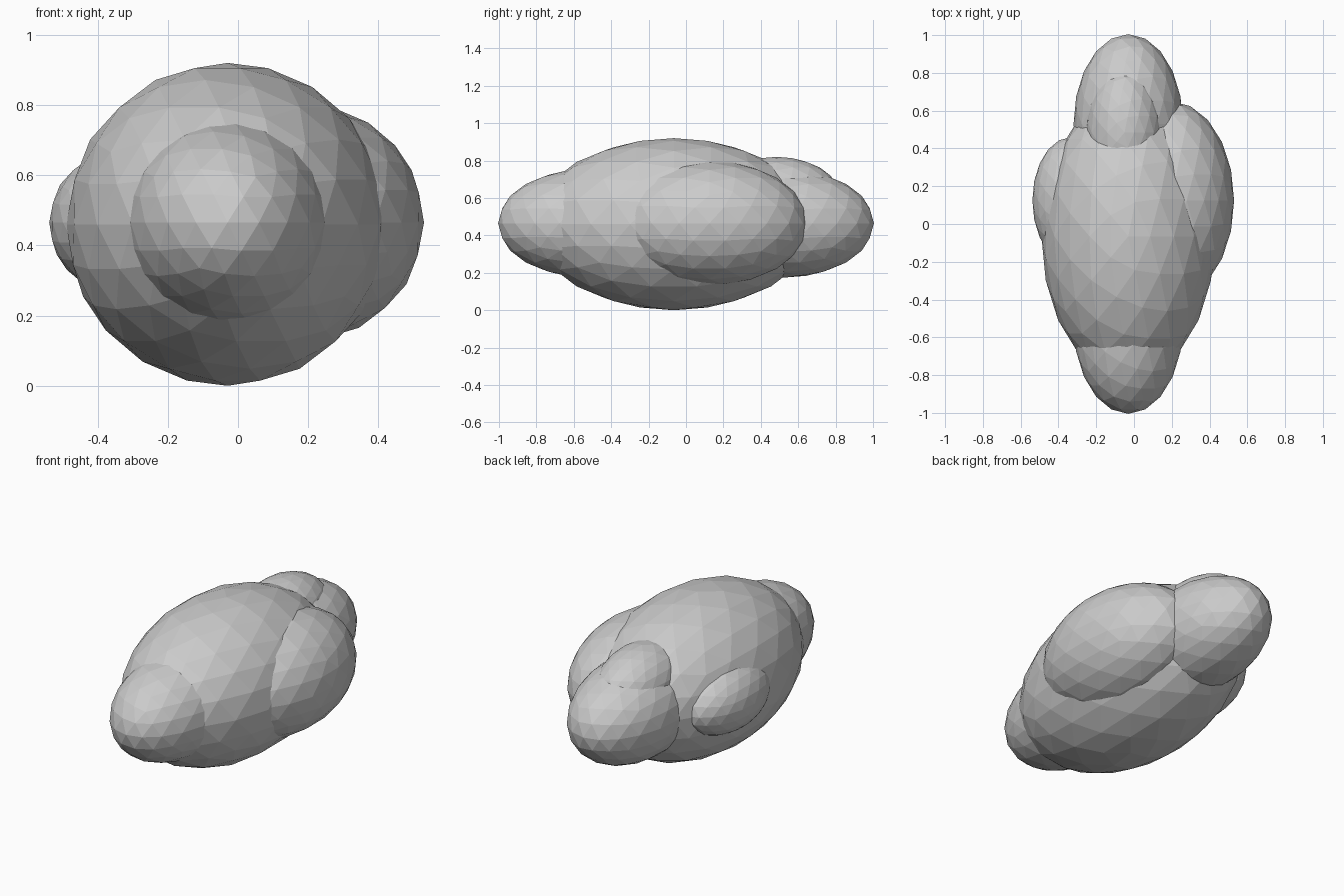
import bpy

if "Cube" in bpy.data.objects:
    bpy.data.objects.remove(bpy.data.objects["Cube"])

def blob(name, center, r, length):
    """Low-poly ball stretched along y."""
    bpy.ops.mesh.primitive_ico_sphere_add(subdivisions=3, radius=1, location=center)
    o = bpy.context.object
    o.name = name
    o.scale = (r, length, r)
    bpy.ops.object.transform_apply(location=False, rotation=False, scale=True)
    bpy.ops.object.shade_flat()
    return o

# Large central mass
blob("main_lump", (-0.03, -0.065, 0.46), 0.46, 0.755)
# Matching end lumps, front and back
for name, s in (("front_lump", -1), ("back_lump", 1)):
    blob(name, (-0.03, s * 0.53, 0.465), 0.29, 0.475)
# Side lumps
blob("right_lump", (0.195, 0.125, 0.465), 0.335, 0.525)
blob("left_lump", (-0.333, 0.125, 0.465), 0.205, 0.335)
# Small lump on top of the back
blob("top_lump", (-0.05, 0.485, 0.615), 0.205, 0.335)
